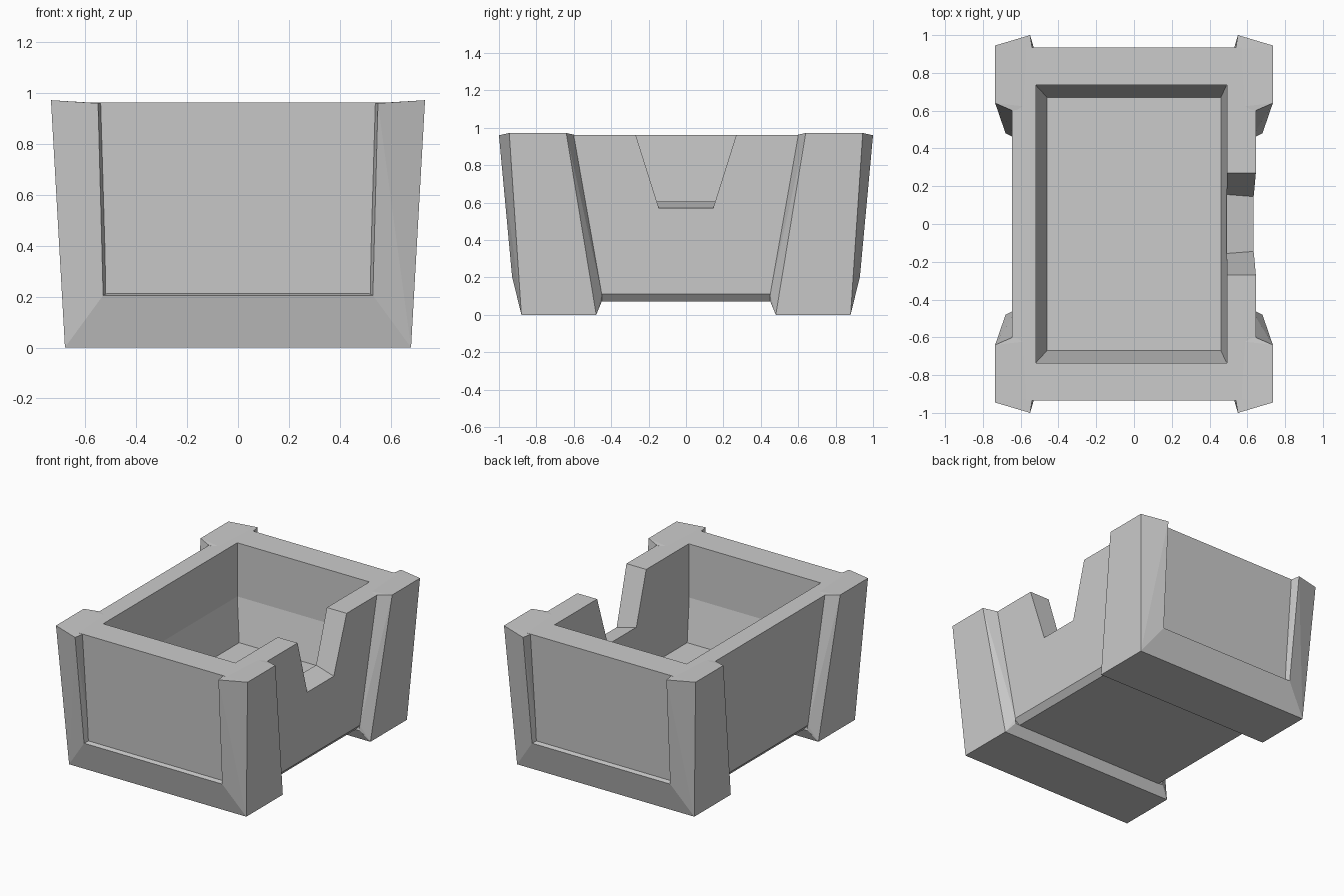
import bpy, bmesh

if "Cube" in bpy.data.objects:
    bpy.data.objects.remove(bpy.data.objects["Cube"])


def hull(name, points):
    """Convex solid around a few corner points."""
    bm = bmesh.new()
    for p in points:
        bm.verts.new(p)
    bmesh.ops.convex_hull(bm, input=bm.verts[:])
    loose = [v for v in bm.verts if not v.link_faces]
    bmesh.ops.delete(bm, geom=loose, context='VERTS')
    bmesh.ops.dissolve_limit(bm, angle_limit=0.01, verts=bm.verts[:], edges=bm.edges[:])
    bmesh.ops.recalc_face_normals(bm, faces=bm.faces[:])
    me = bpy.data.meshes.new(name)
    bm.to_mesh(me)
    bm.free()
    ob = bpy.data.objects.new(name, me)
    bpy.context.collection.objects.link(ob)
    return ob


def rect(x0, x1, y0, y1, z):
    return [(x, y, z) for x in (x0, x1) for y in (y0, y1)]


def combine(target, other, operation):
    mod = target.modifiers.new(operation.lower(), 'BOOLEAN')
    mod.operation = operation
    mod.solver = 'EXACT'
    mod.object = other
    bpy.context.view_layer.objects.active = target
    bpy.ops.object.modifier_apply(modifier=mod.name)
    bpy.data.objects.remove(other, do_unlink=True)


# Tapered body with a small bevel around the raised underside
bin_body = hull("storage_bin",
                rect(-.645, .645, -.935, .935, .962)
                + rect(-.62, .62, -.892, .892, .11)
                + rect(-.585, .585, -.85, .85, .07))

# Sloped foot under each end
for sy in (-1, 1):
    half = [(.68, .48, 0), (.68, .88, 0), (.53, .93, .205),
            (.51, .88, .215), (.62, .45, .072), (.6, .46, .11)]
    foot = hull("end_foot", [(sx * x, sy * y, z) for sx in (-1, 1) for x, y, z in half])
    combine(bin_body, foot, 'UNION')

# Four flared corner posts
post = [(.68, .48, 0), (.68, .88, 0), (.735, .64, .972), (.735, .945, .972),
        (.55, 1.0, .96), (.53, .93, .205), (.538, .925, .96), (.515, .88, .205),
        (.643, .60, .963), (.619, .45, .11), (.619, .45, .072), (.56, .62, .96)]
for sx in (-1, 1):
    for sy in (-1, 1):
        corner = hull("corner_post", [(sx * x, sy * y, z) for x, y, z in post])
        combine(bin_body, corner, 'UNION')

# Inner cavity: upright upper walls, narrowing towards the floor
cavity = hull("cavity_cutter",
              rect(-.52, .495, -.735, .735, 1.1)
              + rect(-.52, .49, -.735, .735, .59)
              + rect(-.46, .46, -.67, .67, .31))
combine(bin_body, cavity, 'DIFFERENCE')

# Trapezoid notch in the right wall, its sill sloping outwards
notch_points = []
for x, sill in ((.4, .627), (.8, .53)):
    for z in (sill, 1.1):
        w = .145 + (z - .57) * .316
        notch_points += [(x, -w, z), (x, w, z)]
combine(bin_body, hull("notch_cutter", notch_points), 'DIFFERENCE')
